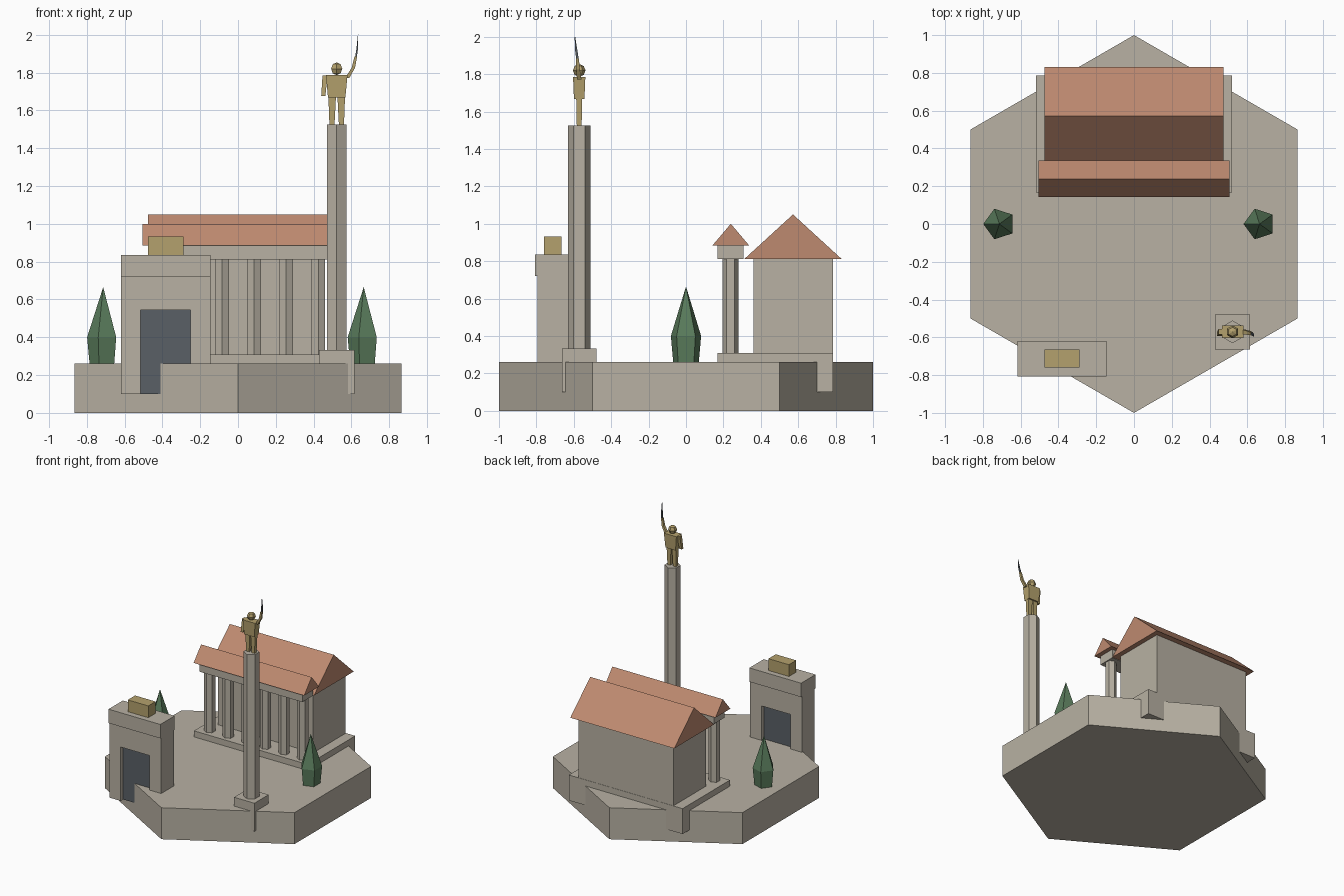
import bpy, bmesh, math
from mathutils import Vector

if "Cube" in bpy.data.objects:
    bpy.data.objects.remove(bpy.data.objects["Cube"])


def material(name, rgb):
    m = bpy.data.materials.new(name)
    lin = [((c / 255 + 0.055) / 1.055) ** 2.4 for c in rgb]
    m.diffuse_color = (*lin, 1)
    m.use_nodes = True
    m.node_tree.nodes["Principled BSDF"].inputs["Base Color"].default_value = m.diffuse_color
    return m


STONE = material("pale stone", (184, 177, 163))
TILE = material("terracotta tile", (190, 138, 112))
GOLD = material("dull gold", (180, 161, 109))
GREEN = material("cypress green", (90, 124, 92))
SLATE = material("dark slate", (90, 96, 102))


def make(name, bm, mat):
    bmesh.ops.recalc_face_normals(bm, faces=bm.faces[:])
    me = bpy.data.meshes.new(name)
    bm.to_mesh(me)
    bm.free()
    me.materials.append(mat)
    ob = bpy.data.objects.new(name, me)
    bpy.context.collection.objects.link(ob)
    return ob


def loft(name, rings, mat):
    """Skin a stack of equal-length rings; a one-point ring closes to a tip."""
    bm = bmesh.new()
    rows = [[bm.verts.new(p) for p in r] for r in rings]
    for a, b in zip(rows, rows[1:]):
        for i in range(len(a)):
            j = (i + 1) % len(a)
            if len(b) == 1:
                bm.faces.new((a[i], a[j], b[0]))
            else:
                bm.faces.new((a[i], a[j], b[j], b[i]))
    bm.faces.new(rows[0][::-1])
    if len(rows[-1]) > 2:
        bm.faces.new(rows[-1])
    return make(name, bm, mat)


def box(name, x, y, z, mat):
    return loft(name, [[(x[0], y[0], h), (x[1], y[0], h), (x[1], y[1], h), (x[0], y[1], h)]
                       for h in z], mat)


def ring(cx, cy, z, r, n, start):
    return [(cx + r * math.cos(start + i * math.tau / n),
             cy + r * math.sin(start + i * math.tau / n), z) for i in range(n)]


def hexagon(name, cx, cy, r, z, mat):
    return loft(name, [ring(cx, cy, h, r, 6, math.pi / 2) for h in z], mat)


def gable(name, x, y, z, mat):
    """Triangular prism with its ridge along x."""
    mid = (y[0] + y[1]) / 2
    return loft(name, [[(s, y[0], z[0]), (s, y[1], z[0]), (s, mid, z[1])] for s in (-x, x)], mat)


def limb(name, points, sizes, mat):
    """Tapered bar through points; each size is (x width, y width)."""
    rings = []
    for p, (w, d) in zip(points, sizes):
        c = Vector(p)
        rings.append([c + Vector((sx * w / 2, sy * d / 2, 0))
                      for sx, sy in ((-1, -1), (1, -1), (1, 1), (-1, 1))])
    return loft(name, rings, mat)


# Ground
hexagon("ground_slab", 0, 0, 1.0, (0, 0.26), STONE)

# Temple hall and porch
box("temple_plinth", (-0.52, 0.52), (0.168, 0.787), (0.10, 0.31), STONE)
box("temple_hall", (-0.435, 0.435), (0.36, 0.785), (0.31, 0.812), STONE)
gable("hall_roof", 0.475, (0.312, 0.832), (0.812, 1.05), TILE)
for i in range(6):
    hexagon("porch_column", -0.425 + 0.17 * i, 0.238, 0.042, (0.31, 0.812), STONE)
box("porch_beam", (-0.47, 0.47), (0.168, 0.308), (0.812, 0.885), STONE)
gable("porch_roof", 0.505, (0.142, 0.337), (0.885, 1.0), TILE)

# Gateway: one arch-shaped outline through the whole depth
outline = [(-0.618, 0.10), (-0.515, 0.10), (-0.515, 0.545), (-0.25, 0.545),
           (-0.25, 0.10), (-0.145, 0.10), (-0.145, 0.72), (-0.618, 0.72)]
loft("gate_frame", [[(x, y, z) for x, z in outline] for y in (-0.795, -0.63)], STONE)
box("gate_door", (-0.515, -0.25), (-0.763, -0.662), (0.10, 0.545), SLATE)
box("gate_attic", (-0.618, -0.145), (-0.807, -0.62), (0.72, 0.835), STONE)
box("gate_ornament", (-0.475, -0.288), (-0.76, -0.665), (0.835, 0.932), GOLD)

# Monument pillar
CX, CY = 0.522, -0.571
box("pillar_base", (CX - 0.093, CX + 0.093), (CY - 0.093, CY + 0.093), (0.10, 0.333), STONE)
hexagon("pillar_shaft", CX, CY, 0.06, (0.333, 1.525), STONE)

# Statue
for s in (-1, 1):
    limb("statue_leg", [(CX + s * 0.025, CY, 1.525), (CX + s * 0.024, CY, 1.672)],
         [(0.027, 0.026), (0.040, 0.032)], GOLD)
limb("statue_torso", [(CX, CY, 1.668), (CX, CY, 1.786)], [(0.092, 0.056), (0.114, 0.066)], GOLD)
limb("statue_lowered_arm", [(CX - 0.071, CY - 0.012, 1.675), (CX - 0.062, CY, 1.784)],
     [(0.022, 0.022), (0.026, 0.028)], GOLD)
limb("statue_raised_arm", [(CX + 0.056, CY, 1.772), (CX + 0.088, CY - 0.006, 1.825),
                           (CX + 0.101, CY - 0.010, 1.885)],
     [(0.022, 0.024), (0.018, 0.020), (0.014, 0.016)], GOLD)
limb("statue_blade", [(CX + 0.100, CY - 0.008, 1.87), (CX + 0.109, CY - 0.016, 1.93),
                      (CX + 0.113, CY - 0.023, 2.0)],
     [(0.010, 0.014), (0.008, 0.012), (0.002, 0.003)], SLATE)
bm = bmesh.new()
bmesh.ops.create_uvsphere(bm, u_segments=6, v_segments=4, radius=0.034)
bmesh.ops.translate(bm, verts=bm.verts[:], vec=(CX, CY, 1.82))
make("statue_head", bm, GOLD)

# Cypress trees
for x in (-0.713, 0.665):
    loft("cypress", [ring(x, 0, 0.26, 0.072, 5, math.pi), ring(x, 0, 0.40, 0.085, 5, math.pi),
                     [(x, 0, 0.665)]], GREEN)
